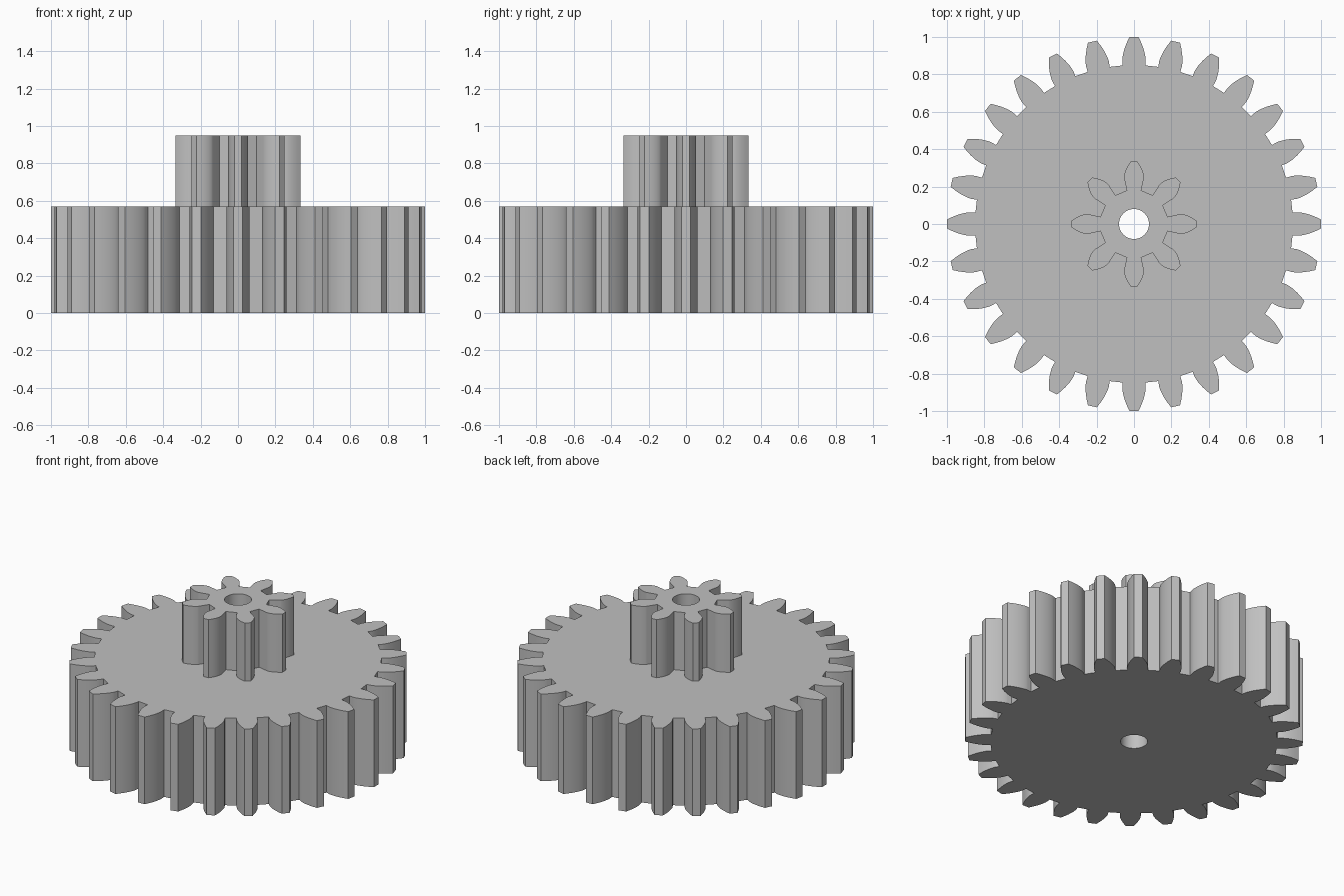
import bpy
import bmesh
from math import pi, cos, sin, tan, acos, sqrt, radians

if "Cube" in bpy.data.objects:
    bpy.data.objects.remove(bpy.data.objects["Cube"], do_unlink=True)

MODULE = 1 / 15            # tooth size shared by both gears
PRESSURE = radians(20)
BORE = 0.08
WHEEL_TOP = 0.57
PINION_TOP = 0.95

grey = bpy.data.materials.new("plain_grey")
grey.use_nodes = True
colour = (0.53, 0.53, 0.53, 1)
grey.diffuse_color = colour
grey.node_tree.nodes["Principled BSDF"].inputs["Base Color"].default_value = colour


def involute(angle):
    return tan(angle) - angle


def gear_outline(teeth, steps=8):
    """Involute gear outline, counter-clockwise, one tooth pointing along +x."""
    pitch = MODULE * teeth / 2
    base, tip, root = pitch * cos(PRESSURE), pitch + MODULE, pitch - 1.25 * MODULE
    half = pi / (2 * teeth) + involute(PRESSURE)
    # One flank as (radius, half angle): radial below the base circle, then involute
    flank = [(root, half)]
    reach = sqrt((tip / base) ** 2 - 1)
    for i in range(steps + 1):
        r = base * sqrt(1 + (reach * i / steps) ** 2)
        flank.append((r, half - involute(acos(min(1, base / r)))))
    tooth = [(r, -a) for r, a in flank] + list(reversed(flank))
    return [(r * cos(a + 2 * pi * t / teeth), r * sin(a + 2 * pi * t / teeth))
            for t in range(teeth) for r, a in tooth]


def circle(radius, sides=48):
    return [(radius * cos(2 * pi * i / sides), radius * sin(2 * pi * i / sides))
            for i in range(sides)]


def bored_gear(name, teeth, bottom, top):
    bm = bmesh.new()
    caps = {bottom: [], top: []}
    for loop in (gear_outline(teeth), circle(BORE)):
        rings = {z: [bm.verts.new((x, y, z)) for x, y in loop] for z in caps}
        low, high = rings[bottom], rings[top]
        # Side walls
        for i in range(len(loop)):
            j = (i + 1) % len(loop)
            bm.faces.new((low[i], low[j], high[j], high[i]))
            for z, ring in rings.items():
                caps[z].append(bm.edges.get((ring[i], ring[j])))
    # End faces with the bore left open
    for z, edges in caps.items():
        bmesh.ops.triangle_fill(bm, edges=edges, use_beauty=True,
                                normal=(0, 0, 1 if z == top else -1))
    bmesh.ops.recalc_face_normals(bm, faces=bm.faces[:])
    mesh = bpy.data.meshes.new(name)
    bm.to_mesh(mesh)
    bm.free()
    mesh.materials.append(grey)
    obj = bpy.data.objects.new(name, mesh)
    bpy.context.collection.objects.link(obj)
    bpy.ops.object.select_all(action='DESELECT')
    obj.select_set(True)
    bpy.context.view_layer.objects.active = obj
    bpy.ops.object.shade_smooth_by_angle(angle=radians(30))
    return obj


# Large wheel with the small pinion on top
bored_gear("large_gear", 28, 0, WHEEL_TOP)
bored_gear("small_pinion", 8, WHEEL_TOP, PINION_TOP)
